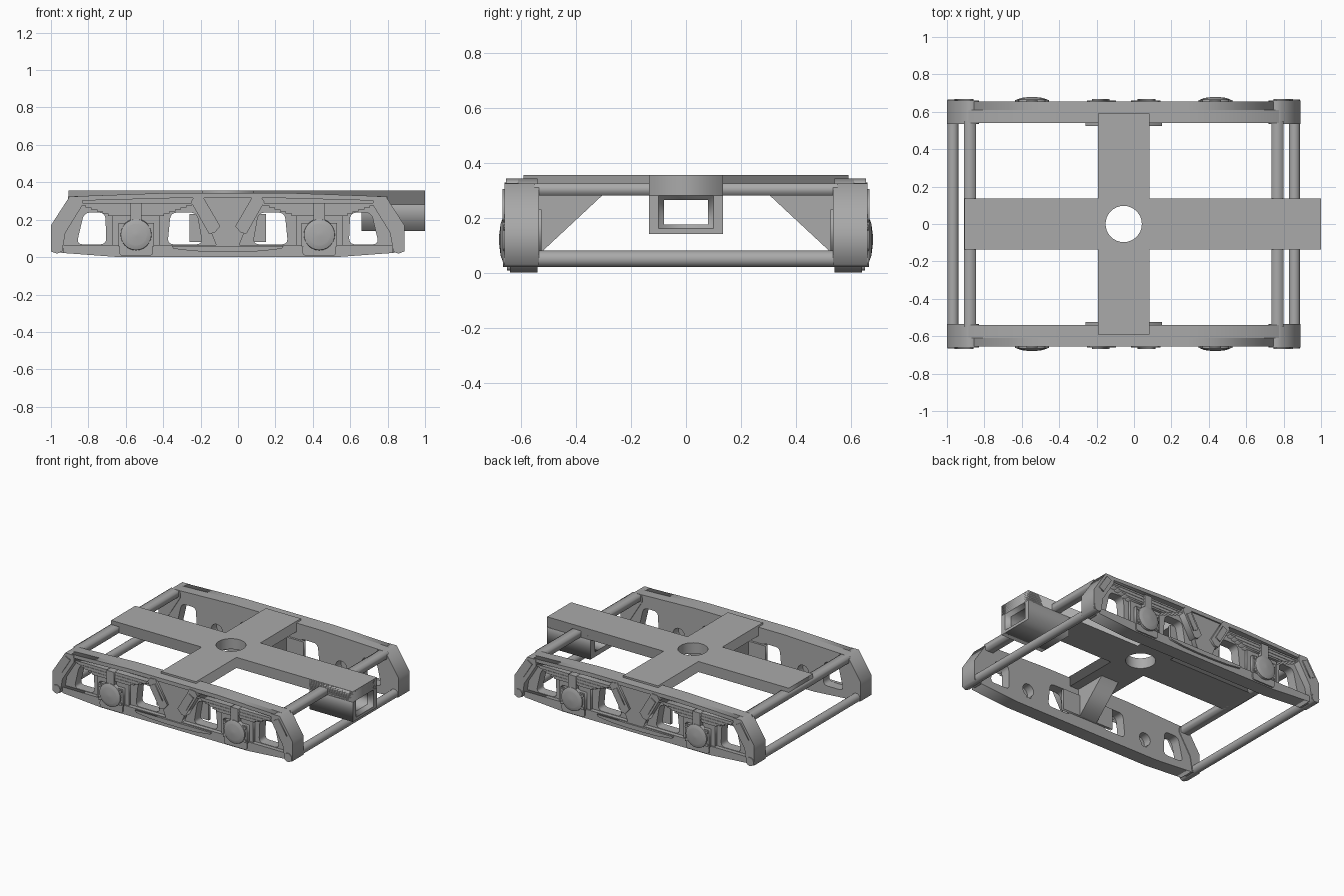
import bpy, bmesh
from math import sin, cos, pi, radians
from mathutils import Matrix, Vector

if "Cube" in bpy.data.objects:
    bpy.data.objects.remove(bpy.data.objects["Cube"])

CENTRE = -0.055      # middle of the wheel frame along x
AXLE = 0.49          # axle offset from that middle

grey = bpy.data.materials.new("frame_grey")
grey.use_nodes = True
COLOUR = (0.4, 0.4, 0.4, 1)
grey.diffuse_color = COLOUR
grey.node_tree.nodes["Principled BSDF"].inputs["Base Color"].default_value = COLOUR

AXES = {"x": lambda a, b, d: (d, a, b),
        "y": lambda a, b, d: (a, d, b),
        "z": lambda a, b, d: (a, b, d)}
ONE = [(1, 1)]
SIDES = [(1, 1), (1, -1)]
ENDS = [(1, 1), (-1, 1)]
FOUR = SIDES + [(-1, 1), (-1, -1)]


def finish(name, bm, copies, smooth=False):
    """Mirror the part about the frame centre and make it an object."""
    base = bpy.data.meshes.new(name)
    bm.to_mesh(base)
    bm.clear()
    for sx, sy in copies:
        side = base.copy()
        side.transform(Matrix.Translation((CENTRE, 0, 0)) @ Matrix.Diagonal((sx, sy, 1, 1)))
        bm.from_mesh(side)
        bpy.data.meshes.remove(side)
    bmesh.ops.recalc_face_normals(bm, faces=bm.faces)
    bm.to_mesh(base)
    bm.free()
    base.materials.append(grey)
    obj = bpy.data.objects.new(name, base)
    bpy.context.collection.objects.link(obj)
    if smooth:
        bpy.ops.object.select_all(action="DESELECT")
        obj.select_set(True)
        bpy.context.view_layer.objects.active = obj
        bpy.ops.object.shade_smooth_by_angle(angle=radians(35))
    return obj


def slab(name, loops, d0, d1, axis="y", copies=ONE):
    """Extrude an outline (first loop) with holes (other loops) along an axis."""
    curve = bpy.data.curves.new(name, "CURVE")
    curve.dimensions, curve.fill_mode, curve.extrude = "2D", "BOTH", 0.5
    for loop in loops:
        spline = curve.splines.new("POLY")
        spline.points.add(len(loop) - 1)
        for p, (a, b) in zip(spline.points, loop):
            p.co = (a, b, 0, 1)
        spline.use_cyclic_u = True
    tmp = bpy.data.objects.new(name + "_outline", curve)
    mesh = bpy.data.meshes.new_from_object(tmp)
    bm = bmesh.new()
    bm.from_mesh(mesh)
    bpy.data.objects.remove(tmp)
    bpy.data.curves.remove(curve)
    bpy.data.meshes.remove(mesh)
    for v in bm.verts:
        a, b, t = v.co
        v.co = AXES[axis](a, b, d0 + (d1 - d0) * (t + 0.5))
    bmesh.ops.remove_doubles(bm, verts=bm.verts, dist=1e-5)
    return finish(name, bm, copies)


def box(name, x, y, z, copies=ONE):
    return slab(name, [rect(x, z)], *y, copies=copies)


def turned(name, profile, u, z, copies, sides=24):
    """Stack of cone rings along y; profile holds (y, radius) pairs."""
    bm = bmesh.new()
    for (y0, r0), (y1, r1) in zip(profile, profile[1:]):
        m = Matrix.Translation((u, (y0 + y1) / 2, z)) @ Matrix.Rotation(-pi / 2, 4, "X")
        bmesh.ops.create_cone(bm, cap_ends=True, segments=sides, radius1=r0, radius2=r1,
                              depth=y1 - y0, matrix=m)
    return finish(name, bm, copies, True)


def rect(a, b):
    return [(a[0], b[0]), (a[1], b[0]), (a[1], b[1]), (a[0], b[1])]


def both(pts):
    return pts + [(-a, b) for a, b in reversed(pts)]


def flip(loop):
    return [(-a, b) for a, b in loop]


def rounded(pts, r=0.035, steps=5):
    out = []
    for i, p in enumerate(pts):
        p, q, s = Vector(p), Vector(pts[i - 1]), Vector(pts[(i + 1) % len(pts)])
        a, b = p + (q - p).normalized() * r, p + (s - p).normalized() * r
        for k in range(steps + 1):
            t = k / steps
            out.append(tuple(a * (1 - t) ** 2 + p * 2 * t * (1 - t) + b * t * t))
    return out


def arc(cx, cy, r, a0=0.0, a1=360.0, n=32):
    return [(cx + r * cos(radians(a0 + (a1 - a0) * k / n)),
             cy + r * sin(radians(a0 + (a1 - a0) * k / n))) for k in range(n)]


# Cross shaped top beam with the pivot hole
W, L, X0, X1, Y = 0.1375, 0.59, -0.85, 1.055, 0.135
cross = [(X0, -Y), (-W, -Y), (-W, -L), (W, -L), (W, -Y), (X1, -Y),
         (X1, Y), (W, Y), (W, L), (-W, L), (-W, Y), (X0, Y)]
slab("top_cross_beam", [cross, arc(0, 0, 0.097)], 0.28, 0.355, "z")

# Coupler box with a flared mouth
shell = rect((-Y, Y), (0.14, 0.354))
mouth = rect((-0.08, 0.08), (0.175, 0.265))
slab("coupler_box", [shell, mouth], 0.715, 1.02, "x")
lip = slab("coupler_mouth", [shell, mouth], 1.02, 1.055, "x")
for v in lip.data.vertices:
    if v.co.x > 0.99 and abs(v.co.y) < 0.09:
        v.co.y *= 1.25
        v.co.z = 0.22 + (v.co.z - 0.22) * 1.33

# End beams, end rods and gussets
box("end_beam", (0.79, 0.855), (-0.55, 0.55), (0.28, 0.325), ENDS)
turned("end_rod", [(-0.665, 0.03), (0.665, 0.03)], 0.913, 0.05, ENDS)
slab("gusset", [[(0.3, 0.285), (0.545, 0.285), (0.545, 0.08), (0.52, 0.08)]],
     -0.07, 0.07, "x", SIDES)
box("gusset_plate", (-0.205, 0.205), (0.525, 0.545), (0.08, 0.23), SIDES)

# Side plates with windows and axle slots
outline = both([(0.35, 0.342), (0.83, 0.325), (0.93, 0.17), (0.93, 0.03),
                (0.88, 0.022), (0.58, 0.005)])
outer_window = rounded([(0.648, 0.068), (0.808, 0.068), (0.768, 0.238), (0.655, 0.238)])
inner_window = rounded([(0.135, 0.068), (0.322, 0.068), (0.305, 0.238), (0.165, 0.238)])
slot = [(AXLE - 0.015, 0.03), (AXLE + 0.015, 0.03)] + arc(AXLE, 0.12, 0.045, -70, 250, 20)
holes = [outer_window, inner_window, slot]
slab("side_plate", [outline] + holes + [flip(h) for h in holes], 0.54, 0.61, copies=SIDES)

# Outer skin: lower rail, centre panel and posts
slab("lower_rail", [both([(0.88, 0.065), (0.88, 0.022), (0.58, 0.0)])], 0.54, 0.64, copies=SIDES)
slab("centre_panel", [both([(0.17, 0.335), (0.06, 0.06)])], 0.60, 0.645, copies=SIDES)
slab("top_lip", [both([(0.35, 0.342), (0.8, 0.326), (0.78, 0.302), (0.3, 0.315)])],
     0.60, 0.655, copies=SIDES)
slab("equaliser_bar", [both([(0.3, 0.06), (0.29, 0.045), (0.18, 0.032), (0.06, 0.028)])],
     0.61, 0.655, copies=SIDES)

# Slanted end posts and inner struts with raised pads
slab("end_post", [[(0.78, 0.325), (0.845, 0.325), (0.945, 0.17), (0.945, 0.03), (0.915, 0.02),
                   (0.885, 0.03), (0.868, 0.13), (0.775, 0.28)]], 0.535, 0.66, copies=FOUR)
slab("end_post_pad", [[(0.802, 0.285), (0.838, 0.305), (0.905, 0.2), (0.868, 0.18)]],
     0.655, 0.667, copies=FOUR)
slab("inner_strut", [[(0.135, 0.327), (0.18, 0.322), (0.197, 0.295), (0.1, 0.125),
                      (0.07, 0.13), (0.04, 0.165)]], 0.60, 0.66, copies=FOUR)
slab("inner_strut_pad", [[(0.135, 0.295), (0.17, 0.275), (0.11, 0.17), (0.075, 0.19)]],
     0.655, 0.667, copies=FOUR)

# Leaf springs with clamp
for i in range(6):
    half, top = 0.3 - 0.03 * i, 0.288 - 0.011 * i
    box(f"spring_leaf_{i + 1}", (AXLE - half, AXLE + half), (0.60, 0.652 - 0.003 * (i % 2)),
        (top - 0.012, top), FOUR)
box("spring_clamp", (AXLE - 0.03, AXLE + 0.03), (0.60, 0.662), (0.17, 0.29), FOUR)

# Axle boxes with round caps and corner bolts
box("axle_guide", (AXLE - 0.125, AXLE + 0.125), (0.60, 0.63), (0.05, 0.225), FOUR)
box("axle_box", (AXLE - 0.095, AXLE + 0.095), (0.60, 0.655), (0.058, 0.182), FOUR)
slab("axle_keep", [rounded(rect((AXLE - 0.09, AXLE + 0.09), (0.008, 0.065)), 0.02)],
     0.60, 0.65, copies=FOUR)
turned("axle_cap", [(0.64, 0.085), (0.665, 0.082), (0.674, 0.058), (0.68, 0.012)],
       AXLE, 0.12, FOUR)
for du in (-0.08, 0.08):
    for dz in (-0.045, 0.045):
        side = "outer" if du > 0 else "inner"
        level = "upper" if dz > 0 else "lower"
        turned(f"{level}_{side}_bolt", [(0.65, 0.011), (0.663, 0.011)],
               AXLE + du, 0.12 + dz, FOUR, 8)
